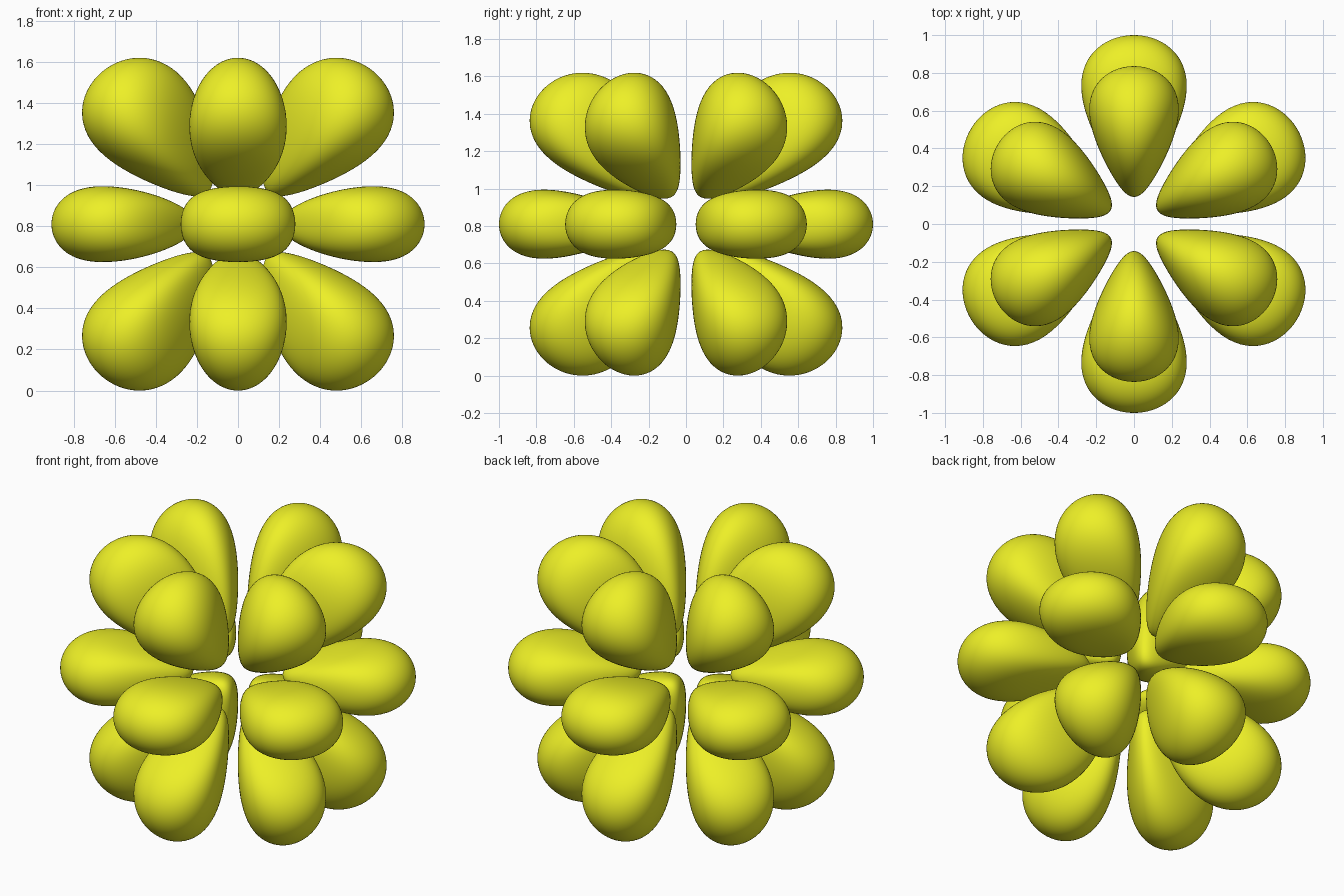
import bpy, bmesh, math
from mathutils import Vector, Matrix

if "Cube" in bpy.data.objects:
    bpy.data.objects.remove(bpy.data.objects["Cube"])

K = 9.22  # radial falloff of the field that shapes the lobes

mat = bpy.data.materials.new("yellow")
mat.diffuse_color = (0.85, 0.87, 0.02, 1)
mat.use_nodes = True
mat.node_tree.nodes["Principled BSDF"].inputs["Base Color"].default_value = mat.diffuse_color


def field(p, sign):
    """Positive inside the lobe that lies around the +y direction."""
    r = p.length
    if r < 1e-6:
        return -1.0
    s = math.hypot(p.x, p.y) / r
    angular = s ** 3 * (9 * (p.z / r) ** 2 - 1) * sign
    angular *= math.cos(3 * math.atan2(p.x, p.y))
    return r ** 5 * math.exp(K * (1 - r)) * angular - 1.0


def surface_distance(centre, d, sign):
    """March outward to the lobe wall, then refine by bisection."""
    step = 0.03
    t = step
    while field(centre + d * t, sign) > 0 and t < 1.5:
        t += step
    lo, hi = t - step, t
    for _ in range(18):
        mid = (lo + hi) / 2
        if field(centre + d * mid, sign) > 0:
            lo = mid
        else:
            hi = mid
    return (lo + hi) / 2


def lobe_mesh(name, elevation, sign):
    """Push a sphere out to the teardrop surface along rays from its centre."""
    axis = Vector((0, math.cos(elevation), math.sin(elevation)))
    centre = axis * 0.63
    bm = bmesh.new()
    bmesh.ops.create_icosphere(bm, subdivisions=5, radius=1)
    for v in bm.verts:
        d = (v.co + axis * v.co.dot(axis) * 0.6).normalized()
        v.co = centre + d * surface_distance(centre, d, sign)
    for f in bm.faces:
        f.smooth = True
    me = bpy.data.meshes.new(name)
    bm.to_mesh(me)
    bm.free()
    me.materials.append(mat)
    return me


middle = lobe_mesh("middle_lobe", 0, -1)
upper = lobe_mesh("upper_lobe", math.acos(math.sqrt(8 / 15)), 1)
height = max(v.co.z for v in upper.vertices)

# Three rings of six lobes; the lower ring is the upper one turned over
flip = Matrix.Rotation(math.pi, 4, 'Y')
for name, mesh, turn in (("middle_lobe", middle, Matrix()),
                         ("upper_lobe", upper, Matrix()),
                         ("lower_lobe", upper, flip)):
    for i in range(6):
        ob = bpy.data.objects.new(f"{name}_{i + 1}", mesh)
        bpy.context.collection.objects.link(ob)
        ob.matrix_world = (Matrix.Translation((0, 0, height))
                           @ Matrix.Rotation(i * math.pi / 3, 4, 'Z') @ turn)
